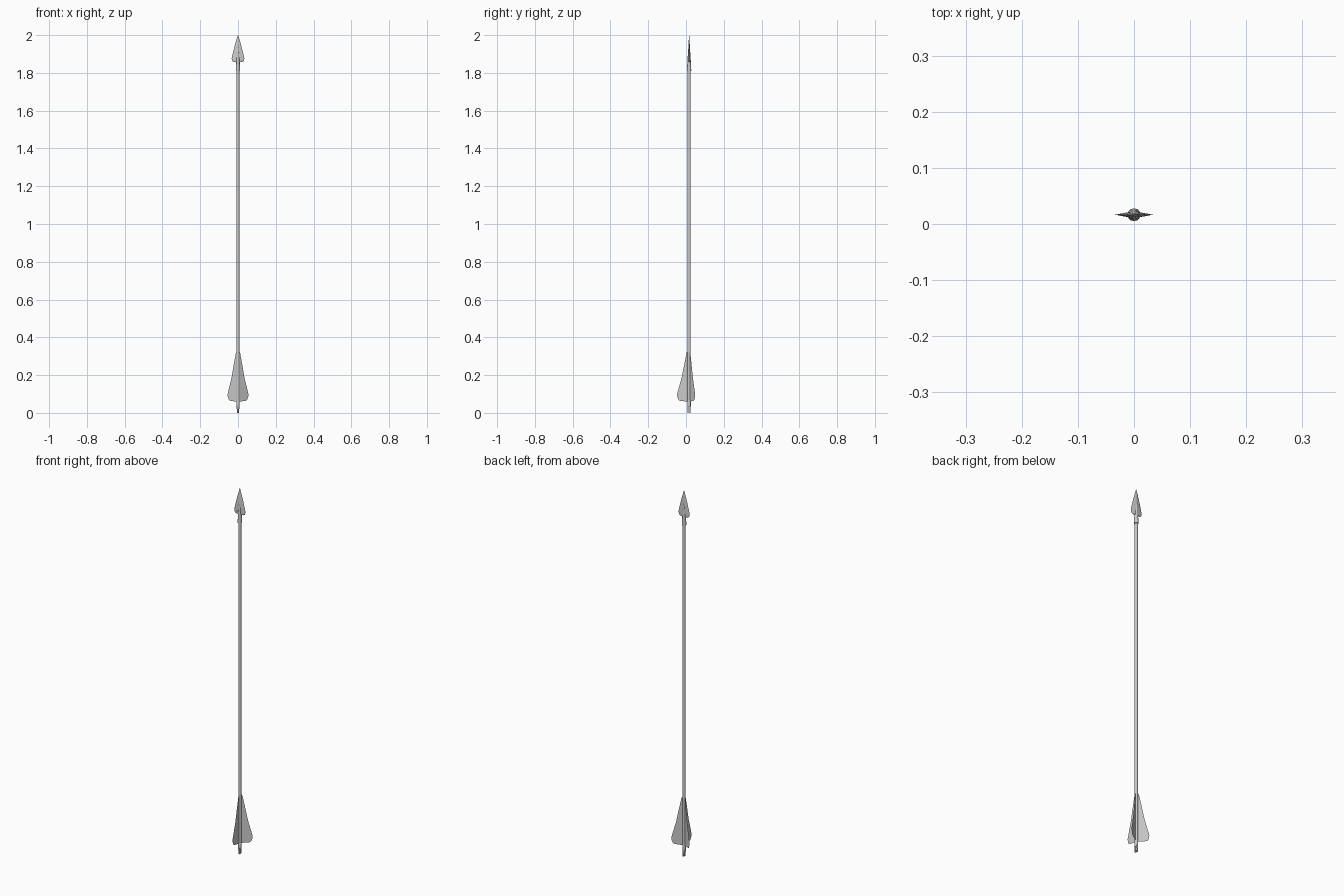
import bpy, bmesh, math
from mathutils import Vector

if "Cube" in bpy.data.objects:
    bpy.data.objects.remove(bpy.data.objects["Cube"])

CY = 0.0165   # shaft axis offset in y


def make(name, verts, faces, smooth=False):
    me = bpy.data.meshes.new(name)
    me.from_pydata(verts, [], faces)
    bm = bmesh.new()
    bm.from_mesh(me)
    bmesh.ops.recalc_face_normals(bm, faces=bm.faces)
    bm.to_mesh(me)
    bm.free()
    ob = bpy.data.objects.new(name, me)
    bpy.context.collection.objects.link(ob)
    if smooth:
        bpy.ops.object.select_all(action='DESELECT')
        ob.select_set(True)
        bpy.context.view_layer.objects.active = ob
        bpy.ops.object.shade_smooth_by_angle(angle=math.radians(50))
    return ob


def loft(name, rings, smooth=False):
    """Skin a stack of equal-length rings and cap both ends."""
    n = len(rings[0])
    verts = [p for r in rings for p in r]
    faces = [(k * n + i, k * n + (i + 1) % n, (k + 1) * n + (i + 1) % n, (k + 1) * n + i)
             for k in range(len(rings) - 1) for i in range(n)]
    faces += [tuple(range(n)), tuple(range(len(verts) - n, len(verts)))]
    return make(name, verts, faces, smooth)


def circle(rx, ry, z, n=12):
    return [(rx * math.cos(math.tau * i / n), CY + ry * math.sin(math.tau * i / n), z)
            for i in range(n)]


def lens(w, t, z):
    """Thin bladed cross-section with pointed sides."""
    half = [(w, 0), (w * 0.5, t * 0.6), (0, t), (-w * 0.5, t * 0.6)]
    return [(x, CY + y, z) for x, y in half] + [(-x, CY - y, z) for x, y in half]


# Shaft
loft("shaft", [circle(0.008, 0.008, 0.05), circle(0.008, 0.008, 1.86)], True)

# Nock: rounded sleeve with two prongs leaving a string slot
loft("nock_sleeve", [circle(0.0075, 0.0085, 0.03), circle(0.009, 0.009, 0.04),
                     circle(0.009, 0.009, 0.06), circle(0.008, 0.008, 0.065)], True)
for side, name in ((-1, "nock_prong_front"), (1, "nock_prong_back")):
    rings = []
    for z, rx in ((0.0, 0.004), (0.01, 0.006), (0.035, 0.0075)):
        rings.append([(x, CY + side * y, z) for x, y in
                      ((-rx, 0.003), (rx, 0.003), (rx * 0.6, 0.0085), (-rx * 0.6, 0.0085))])
    loft(name, rings)

# Three sheet-thin feather vanes
profile = [(0.006, 0.328), (0.013, 0.318), (0.024, 0.265), (0.040, 0.185), (0.0635, 0.100),
           (0.0625, 0.085), (0.055, 0.068), (0.047, 0.064), (0.006, 0.059)]
for k, name in enumerate(("vane_front", "vane_right", "vane_left")):
    a = math.radians(-90 + 120 * k)
    make(name, [(r * math.cos(a), CY + r * math.sin(a), z) for r, z in profile],
         [tuple(range(len(profile)))])

# Head socket: flared collar tapering into the blade
loft("head_socket", [circle(0.0085, 0.0085, 1.81), circle(0.0115, 0.0115, 1.811),
                     circle(0.0112, 0.0112, 1.822), circle(0.0095, 0.0095, 1.85),
                     circle(0.0085, 0.008, 1.88), circle(0.003, 0.003, 1.95)], True)

# Flat leaf-shaped blade
loft("head_blade", [lens(0.024, 0.0050, 1.857), lens(0.031, 0.0055, 1.863),
                    lens(0.0335, 0.0055, 1.877), lens(0.030, 0.0052, 1.895),
                    lens(0.016, 0.0035, 1.95), lens(0.0008, 0.0004, 2.0)])
